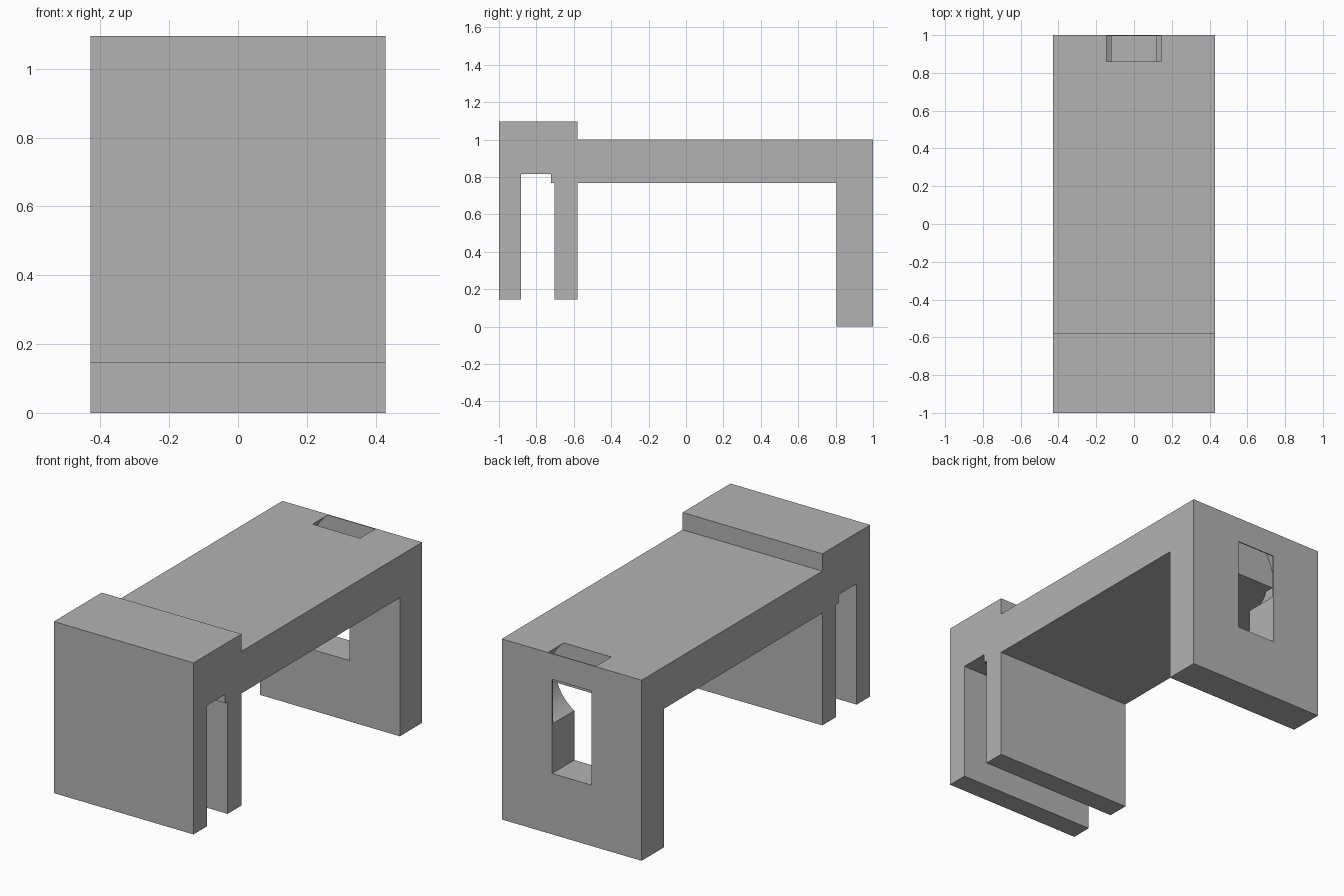
import bpy
import math

cube = bpy.data.objects.get("Cube")
if cube:
    bpy.data.objects.remove(cube, do_unlink=True)

HALF_WIDTH = 0.428
UNDERSIDE = 0.767
LEG_INNER = 0.805

grey = bpy.data.materials.new("plain_grey")
grey.use_nodes = True
colour = (0.45, 0.45, 0.45, 1)
grey.diffuse_color = colour
grey.node_tree.nodes["Principled BSDF"].inputs["Base Color"].default_value = colour


def prism(name, outline, start, end, axis):
    """Extrude a 2D outline along x (outline is y, z) or y (outline is x, z)."""
    def place(p, d):
        return (d, p[0], p[1]) if axis == "x" else (p[0], d, p[1])
    n = len(outline)
    verts = [place(p, d) for d in (start, end) for p in outline]
    faces = [tuple(range(n))[::-1], tuple(range(n, 2 * n))]
    faces += [(i, (i + 1) % n, n + (i + 1) % n, n + i) for i in range(n)]
    if axis == "y":
        faces = [f[::-1] for f in faces]
    mesh = bpy.data.meshes.new(name)
    mesh.from_pydata(verts, [], faces)
    mesh.materials.append(grey)
    obj = bpy.data.objects.new(name, mesh)
    bpy.context.collection.objects.link(obj)
    return obj


def rect(a0, a1, b0, b1):
    return [(a0, b0), (a1, b0), (a1, b1), (a0, b1)]


def combine(target, other, operation):
    """Apply a boolean and discard the helper."""
    mod = target.modifiers.new(operation.lower(), "BOOLEAN")
    mod.operation = operation
    mod.solver = "EXACT"
    mod.object = other
    bpy.context.view_layer.objects.active = target
    bpy.ops.object.modifier_apply(modifier=mod.name)
    bpy.data.objects.remove(other, do_unlink=True)


# Front hook and long beam, as one side profile
profile = [
    (-1, 0.146), (-0.882, 0.146), (-0.882, 0.815), (-0.723, 0.815),
    (-0.723, UNDERSIDE), (-0.702, UNDERSIDE), (-0.702, 0.146), (-0.581, 0.146),
    (-0.581, UNDERSIDE), (0.86, UNDERSIDE), (0.86, 1), (-0.581, 1),
    (-0.581, 1.096), (-1, 1.096),
]
bracket = prism("bracket_body", profile, -HALF_WIDTH, HALF_WIDTH, "x")

# Rear leg
leg = prism("rear_leg", rect(LEG_INNER, 1, 0, 1), -HALF_WIDTH, HALF_WIDTH, "x")

# Round pocket inside the leg, breaking through its top
SEGMENTS = 96
circle = [(0.236 * math.cos(math.tau * (i + 0.5) / SEGMENTS),
           0.814 + 0.236 * math.sin(math.tau * (i + 0.5) / SEGMENTS))
          for i in range(SEGMENTS)]
pocket = prism("pocket_cutter", circle, 0.7, 0.994, "y")
combine(leg, pocket, "DIFFERENCE")

# Window through the leg
window = prism("window_cutter", rect(-0.12, 0.12, 0.337, 0.858), 0.7, 1.1, "y")
combine(leg, window, "DIFFERENCE")

# Join the beam to the leg; the beam end forms the pocket's inner wall
combine(bracket, leg, "UNION")

bpy.ops.object.select_all(action="DESELECT")
bracket.select_set(True)
bpy.context.view_layer.objects.active = bracket
bpy.ops.object.shade_smooth_by_angle(angle=math.radians(30))
